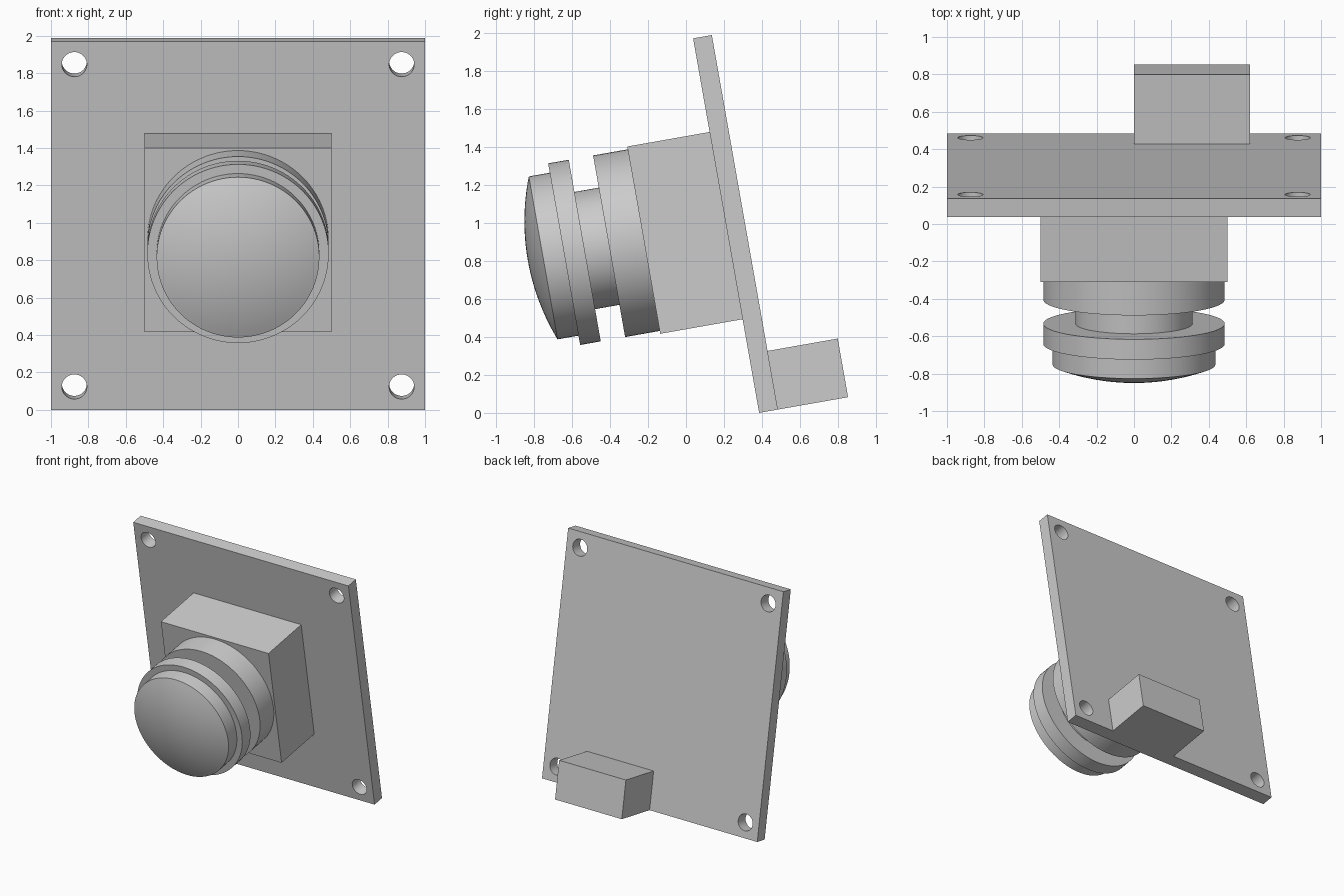
import bpy, bmesh, math
from mathutils import Matrix, Vector

if "Cube" in bpy.data.objects:
    bpy.data.objects.remove(bpy.data.objects["Cube"])

# Everything is modelled upright on the board's front face, then tilted 10 degrees
TILT = Matrix.Translation((0, 0.211, 0.985)) @ Matrix.Rotation(math.radians(10), 4, 'X')

grey = bpy.data.materials.new("grey")
grey.diffuse_color = (0.6, 0.6, 0.6, 1)
grey.use_nodes = True
grey.node_tree.nodes["Principled BSDF"].inputs["Base Color"].default_value = grey.diffuse_color


def finish(bm, name):
    bmesh.ops.recalc_face_normals(bm, faces=bm.faces)
    bm.transform(TILT)
    mesh = bpy.data.meshes.new(name)
    bm.to_mesh(mesh)
    bm.free()
    ob = bpy.data.objects.new(name, mesh)
    bpy.context.collection.objects.link(ob)
    mesh.materials.append(grey)
    return ob


def box(name, lo, hi):
    lo, hi = Vector(lo), Vector(hi)
    bm = bmesh.new()
    bmesh.ops.create_cube(bm, size=1, matrix=Matrix.Translation((lo + hi) / 2)
                          @ Matrix.Diagonal((*(hi - lo), 1)))
    return finish(bm, name)


def activate(ob):
    bpy.ops.object.select_all(action='DESELECT')
    ob.select_set(True)
    bpy.context.view_layer.objects.active = ob


def lathe(name, profile, segments=96):
    """Spin (radius, forward distance) points round the lens axis."""
    bm = bmesh.new()
    verts = [bm.verts.new((r, -d, 0)) for r, d in profile]
    edges = [bm.edges.new(pair) for pair in zip(verts, verts[1:])]
    bmesh.ops.spin(bm, geom=verts + edges, cent=(0, 0, 0), axis=(0, 1, 0),
                   angle=math.tau, steps=segments, use_duplicate=False)
    bmesh.ops.remove_doubles(bm, verts=bm.verts, dist=1e-4)
    ob = finish(bm, name)
    activate(ob)
    bpy.ops.object.shade_smooth_by_angle(angle=math.radians(30))
    return ob


# Circuit board with four corner screw holes
board = box("circuit_board", (-1, 0, -1), (1, 0.1, 1))
bm = bmesh.new()
for x in (-0.875, 0.875):
    for z in (-0.875, 0.875):
        bmesh.ops.create_cone(bm, cap_ends=True, segments=48, radius1=0.067,
                              radius2=0.067, depth=0.4,
                              matrix=Matrix.Translation((x, 0.05, z))
                              @ Matrix.Rotation(math.pi / 2, 4, 'X'))
cutter = finish(bm, "hole_cutter")
cutter.hide_render = True
activate(board)
mod = board.modifiers.new("holes", 'BOOLEAN')
mod.operation, mod.solver, mod.object = 'DIFFERENCE', 'EXACT', cutter
bpy.ops.object.modifier_apply(modifier=mod.name)
bpy.data.objects.remove(cutter)
activate(board)
bpy.ops.object.shade_smooth_by_angle(angle=math.radians(30))

# Lens housing on the front, cable connector on the back
box("lens_housing", (-0.5, -0.44, -0.5), (0.5, 0, 0.5))
box("cable_connector", (0, 0.1, -1), (0.62, 0.475, -0.687))

# Lens barrel: base ring, neck groove, focus ring and front rim
lathe("lens_barrel", [(0, 0.44), (0.485, 0.44), (0.485, 0.625), (0.313, 0.625),
                      (0.313, 0.755), (0.485, 0.755), (0.485, 0.865),
                      (0.435, 0.865), (0.435, 0.977), (0, 0.977)])

# Domed front glass: a shallow spherical cap
rim, height = 0.435, 0.082
R = (rim ** 2 + height ** 2) / (2 * height)
half = math.asin(rim / R)
cap = [(R * math.sin(half * i / 12), 0.977 + height - R + R * math.cos(half * i / 12))
       for i in range(12, -1, -1)]
lathe("lens_glass", [(0, 0.977)] + cap)
